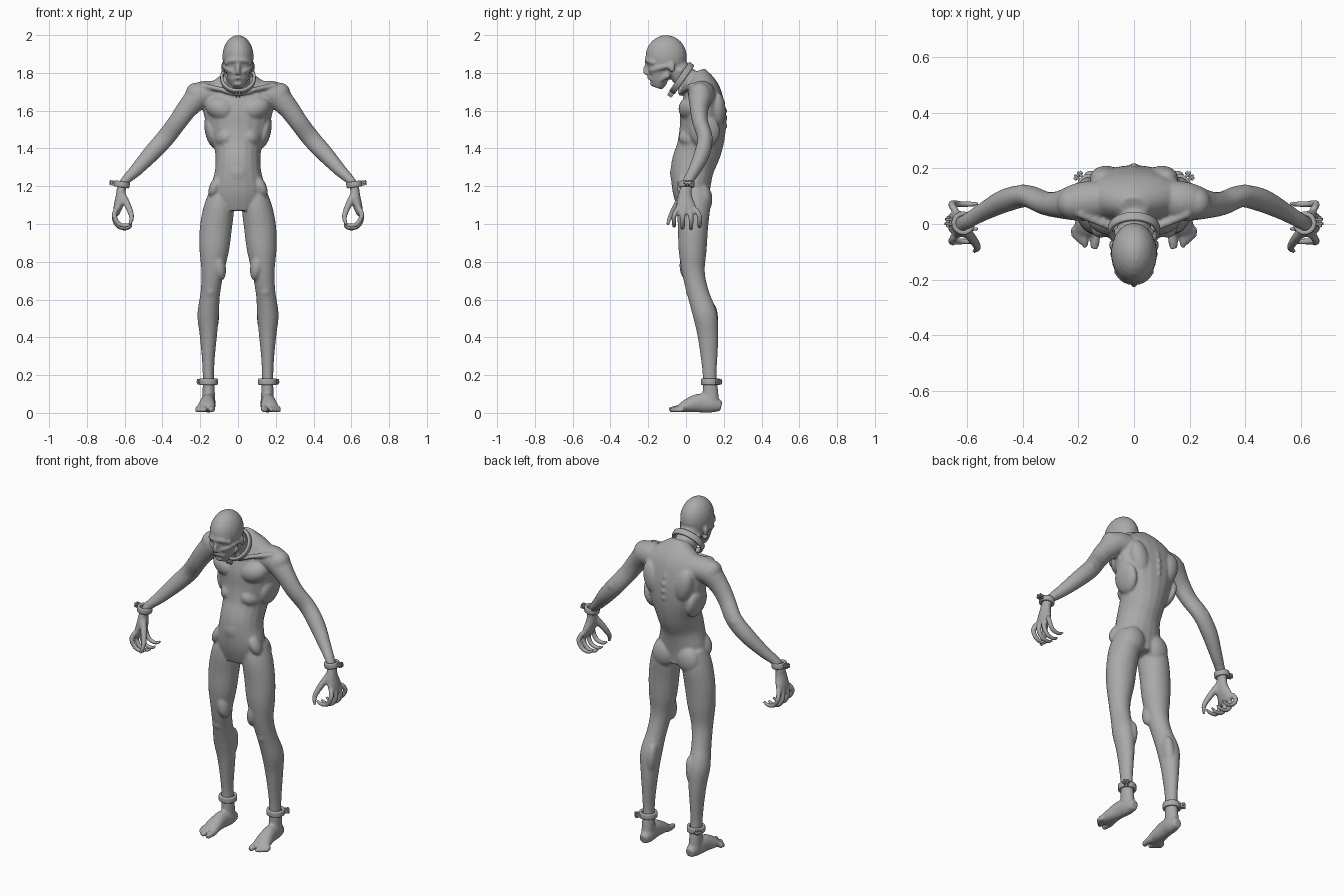
import bpy, bmesh, math
from mathutils import Vector, Matrix

if "Cube" in bpy.data.objects:
    bpy.data.objects.remove(bpy.data.objects["Cube"])

X, Y, Z = Vector((1, 0, 0)), Vector((0, 1, 0)), Vector((0, 0, 1))


def make_material(name, value):
    material = bpy.data.materials.new(name)
    material.use_nodes = True
    colour = (value, value, value, 1)
    material.diffuse_color = colour
    material.node_tree.nodes["Principled BSDF"].inputs["Base Color"].default_value = colour
    return material


grey = make_material("plain grey", .4)
skin = bmesh.new()


def curve_through(rows, steps=5):
    """Smooth spline through rows of position plus two radii."""
    points = [Vector(row) for row in rows]
    points = [points[0]] + points + [points[-1]]
    result = []
    for a, b, c, d in zip(points, points[1:], points[2:], points[3:]):
        for step in range(steps):
            t = step / steps
            bend = (2 * a - 5 * b + 4 * c - d) * t * t + (3 * b - a - 3 * c + d) * t ** 3
            result.append(b + ((c - a) * t + bend) / 2)
    return result + [points[-1]]


def limb(*rows, across=Y, pair=True, sides=20):
    """Closed elliptical tube; the second radius points along 'across'."""
    path = curve_through(rows)
    for mirror in ((1, -1) if pair else (1,)):
        rings = []
        for i, point in enumerate(path):
            before, after = path[max(i - 1, 0)], path[min(i + 1, len(path) - 1)]
            tangent = (after - before).to_3d().normalized()
            v = (across - across.dot(tangent) * tangent).normalized()
            u = v.cross(tangent)
            ring = []
            for k in range(sides):
                angle = math.tau * k / sides
                co = point.to_3d() + u * point[3] * math.cos(angle) + v * point[4] * math.sin(angle)
                ring.append(skin.verts.new((co.x * mirror, co.y, co.z)))
            rings.append(ring)
        for low, high in zip(rings, rings[1:]):
            for k in range(sides):
                n = (k + 1) % sides
                skin.faces.new((low[k], low[n], high[n], high[k]))
        skin.faces.new(rings[0])
        skin.faces.new(rings[-1])


def muscle(centre, radii, tilt=0, pair=True):
    """Ellipsoid mass, tilted in the front plane."""
    for mirror in ((1, -1) if pair else (1,)):
        place = Matrix.Translation((centre[0] * mirror, centre[1], centre[2]))
        turn = Matrix.Rotation(math.radians(tilt * mirror), 4, "Y")
        size = Matrix.Diagonal((*radii, 1))
        bmesh.ops.create_uvsphere(skin, u_segments=20, v_segments=12, radius=1,
                                  matrix=place @ turn @ size)


# Torso, belly and chest
limb((0, .04, 1.08, .12, .08), (0, .028, 1.18, .142, .1), (0, .035, 1.3, .12, .115),
     (0, .07, 1.4, .125, .12), (0, .088, 1.5, .16, .122), (0, .09, 1.6, .185, .12),
     (0, .09, 1.69, .19, .1), (0, .08, 1.75, .14, .075), (0, .06, 1.81, .05, .04), pair=False)
muscle((.085, .03, 1.61), (.09, .07, .065), -20)
muscle((.1, .165, 1.6), (.055, .045, .1), 15)
muscle((.08, .09, 1.13), (.07, .05, .08), -10)
muscle((.12, -.01, 1.2), (.03, .04, .06), -25)
muscle((.14, .1, 1.49), (.035, .08, .09), 12)
muscle((0, -.01, 1.27), (.085, .075, .09), pair=False)
muscle((.06, .06, 1.46), (.07, .1, .06), 35)
for step in range(9):
    muscle((0, .205 - .004 * (step - 4) ** 2 * .8, 1.4 + .04 * step), (.012, .018, .016), pair=False)

# Collar bones, neck cords and neck
limb((.02, -.03, 1.69, .014, .014), (.1, -.005, 1.715, .013, .013), (.2, .04, 1.735, .016, .016))
limb((.02, -.03, 1.69, .012, .012), (.06, -.03, 1.82, .016, .016))
limb((0, .08, 1.7, .075, .07), (0, .01, 1.76, .062, .065), (0, -.07, 1.85, .06, .06), pair=False)

# Skull, face and jaw
muscle((0, -.105, 1.885), (.083, .11, .115), pair=False)
limb((0, -.135, 1.89, .072, .075), (0, -.14, 1.81, .064, .06), (0, -.145, 1.75, .046, .044),
     (0, -.153, 1.72, .028, .026), pair=False)
limb((0, -.208, 1.865, .014, .012), (.035, -.2, 1.865, .013, .012), (.066, -.165, 1.85, .012, .012))
limb((0, -.2, 1.86, .01, .01), (0, -.215, 1.815, .012, .014), (0, -.206, 1.795, .018, .012), pair=False)
limb((.025, -.19, 1.805, .012, .012), (.055, -.165, 1.82, .015, .015), (.078, -.1, 1.835, .01, .01))
limb((0, -.2, 1.778, .01, .01), (.03, -.175, 1.765, .01, .01))
limb((0, -.183, 1.74, .011, .013), (.03, -.155, 1.75, .011, .011), (.06, -.09, 1.79, .016, .016))
muscle((.035, -.182, 1.838), (.015, .014, .012))
muscle((.08, -.075, 1.83), (.01, .018, .028))

# Arms
limb((.1, .09, 1.68, .07, .07), (.19, .08, 1.685, .07, .07), (.265, .07, 1.615, .056, .05),
     (.32, .075, 1.54, .05, .042), (.385, .1, 1.455, .049, .04), (.46, .085, 1.372, .045, .042),
     (.54, .045, 1.285, .034, .033), (.6, .01, 1.225, .024, .028), (.622, 0, 1.17, .024, .03))
muscle((.215, .075, 1.68), (.06, .062, .07), 30)
muscle((.4, .125, 1.45), (.025, .018, .03), -35)

# Hands: palm, thumb and curled fingers
limb((.617, 0, 1.2, .022, .028), (.622, -.005, 1.14, .027, .04), (.635, 0, 1.09, .024, .052),
     (.645, .003, 1.05, .015, .05))
limb((.61, -.02, 1.15, .02, .02), (.58, -.055, 1.09, .018, .018), (.563, -.085, 1.035, .014, .013),
     (.575, -.098, .995, .009, .009), sides=10)
for finger in range(4):
    y = .032 * (finger - 1.4)
    spread, lift = y * 1.4, .012 * abs(finger - 1.6)
    limb((.645, y, 1.08, .014, .014), (.655, spread, 1.025 + lift, .014, .014),
         (.632, spread, .982 + lift, .013, .013), (.59, spread, .972 + lift, .011, .011),
         (.56, spread, .988 + lift, .008, .008), sides=10)

# Legs
limb((.085, .045, 1.18, .06, .08), (.1, .04, 1.09, .08, .088), (.117, .037, .98, .085, .08),
     (.126, .035, .86, .078, .074), (.135, .04, .74, .059, .06), (.147, .065, .63, .052, .058),
     (.158, .1, .52, .057, .064), (.157, .115, .42, .047, .056), (.157, .122, .3, .035, .045),
     (.157, .125, .2, .03, .037), (.155, .13, .1, .033, .042), (.155, .135, .05, .034, .042))
muscle((.145, .028, .65), (.032, .03, .045))
muscle((.13, .13, .5), (.03, .04, .09), -5)
muscle((.1, .01, .78), (.035, .045, .08), 10)

# Feet and toes
limb((.152, .187, .035, .024, .026), (.153, .14, .045, .036, .044), (.16, .07, .052, .038, .05),
     (.166, 0, .036, .047, .034), (.17, -.035, .022, .046, .02), across=Z)
limb((.138, -.02, .024, .02, .02), (.14, -.06, .02, .018, .018), (.142, -.09, .016, .014, .013),
     across=Z, sides=10)
for toe in range(4):
    x, tip = .172 + .014 * toe, .012 * toe
    limb((x, -.02, .022, .012, .018), (x + .003, -.055 + tip, .02, .011, .016),
         (x + .003, -.085 + tip, .012, .009, .01), across=Z, sides=10)

# Fuse all the flesh into one smooth skin
bmesh.ops.recalc_face_normals(skin, faces=skin.faces[:])


def finish(mesh_data, name):
    mesh = bpy.data.meshes.new(name)
    mesh_data.to_mesh(mesh)
    mesh_data.free()
    mesh.materials.append(grey)
    item = bpy.data.objects.new(name, mesh)
    bpy.context.collection.objects.link(item)
    return item


def smooth(item):
    bpy.ops.object.select_all(action="DESELECT")
    item.select_set(True)
    bpy.context.view_layer.objects.active = item
    bpy.ops.object.shade_smooth_by_angle(angle=math.radians(40))


body = finish(skin, "body")
fuse = body.modifiers.new("fuse", "REMESH")
fuse.mode, fuse.voxel_size, fuse.use_smooth_shade = "VOXEL", .007, True
relax = body.modifiers.new("relax", "SMOOTH")
relax.factor, relax.iterations = .5, 5


def shackle(name, centre, axis, tab, radius, height):
    """Rounded metal band with a bolted clasp on the tab side."""
    axis, tab = Vector(axis).normalized(), Vector(tab).normalized()
    turn = Matrix((tab, axis.cross(tab), axis)).transposed().to_4x4()
    place = Matrix.Translation(centre) @ turn
    band = bmesh.new()
    bmesh.ops.create_cone(band, cap_ends=False, segments=40, radius1=radius, radius2=radius,
                          depth=height, matrix=place)
    ring = finish(band, name + "_band")
    wall = ring.modifiers.new("wall", "SOLIDIFY")
    wall.thickness, wall.offset = .016, -1
    clasp_mesh = bmesh.new()
    for side in (-1, 1):
        bmesh.ops.create_cube(clasp_mesh, matrix=place @ Matrix.Translation((radius + .008, side * .008, 0))
                              @ Matrix.Diagonal((.03, .009, height * .8, 1)))
    bolt = Matrix.Translation((radius + .012, 0, 0)) @ Matrix.Rotation(math.pi / 2, 4, "X")
    bmesh.ops.create_cone(clasp_mesh, cap_ends=True, segments=12, radius1=.007, radius2=.007,
                          depth=.04, matrix=place @ bolt)
    clasp = finish(clasp_mesh, name + "_clasp")
    for item, width in ((ring, .006), (clasp, .002)):
        bevel = item.modifiers.new("bevel", "BEVEL")
        bevel.width, bevel.segments = width, 3
        smooth(item)


# Collar and cuffs
shackle("collar", (0, -.022, 1.772), (0, -.82, .57), (0, -.57, -.82), .094, .034)
for side, label in ((1, "left"), (-1, "right")):
    shackle(label + "_wrist_cuff", (.615 * side, .003, 1.21), (.15 * side, 0, -1), (side, .1, .15), .042, .032)
    shackle(label + "_ankle_cuff", (.157 * side, .13, .165), Z, (side, 1, 0), .05, .034)
